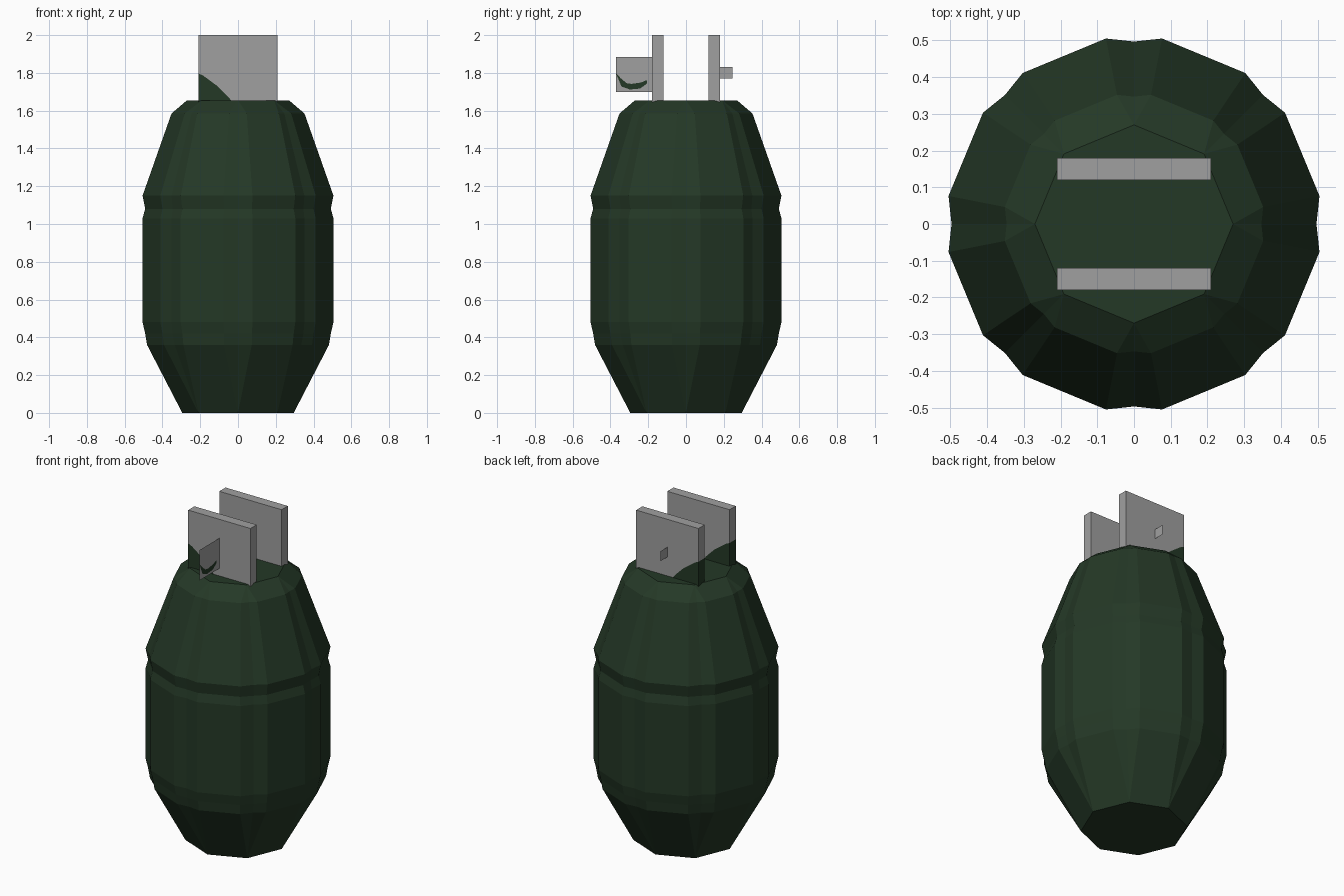
import bpy, bmesh, math
from mathutils import Vector

if "Cube" in bpy.data.objects:
    bpy.data.objects.remove(bpy.data.objects["Cube"])


def material(name, rgb):
    m = bpy.data.materials.new(name)
    m.diffuse_color = (*rgb, 1)
    m.use_nodes = True
    m.node_tree.nodes["Principled BSDF"].inputs["Base Color"].default_value = m.diffuse_color
    return m


GREEN = material("dark_green", (0.0176, 0.0395, 0.0194))
GREY = material("metal_grey", (0.35, 0.35, 0.35))


def finish(bm, name, mats):
    me = bpy.data.meshes.new(name)
    bm.to_mesh(me)
    bm.free()
    for m in mats:
        me.materials.append(m)
    ob = bpy.data.objects.new(name, me)
    bpy.context.collection.objects.link(ob)
    return ob


# Body: eight wide panels with narrow vertical grooves between them.
# Each ring: height, panel edge radius, groove radius, groove half angle
RINGS = [
    (0.00, 0.295, 0.295, 0.0),
    (0.36, 0.487, 0.474, 8.6),
    (0.42, 0.497, 0.490, 8.6),
    (0.48, 0.511, 0.497, 8.6),
    (1.03, 0.511, 0.497, 8.6),
    (1.08, 0.497, 0.490, 8.6),
    (1.15, 0.511, 0.497, 8.6),
    (1.585, 0.355, 0.347, 7.5),
    (1.655, 0.27, 0.27, 0.0),
]


def build_body():
    bm = bmesh.new()
    rings = []
    for z, r, groove, half in RINGS:
        ring = []
        for k in range(8):
            for side in (-1, 0, 1):
                a = math.radians(45 * k + side * half)
                rad = r if side else groove
                ring.append(bm.verts.new((rad * math.cos(a), rad * math.sin(a), z)))
        rings.append(ring)
    n = len(rings[0])
    for lo, hi in zip(rings, rings[1:]):
        for i in range(n):
            j = (i + 1) % n
            bm.faces.new((lo[i], lo[j], hi[j], hi[i]))
    # bottom and top caps use the plain octagon corners
    bm.faces.new(rings[0][::-1])
    bm.faces.new(rings[-1])
    bmesh.ops.remove_doubles(bm, verts=bm.verts, dist=1e-4)
    bmesh.ops.recalc_face_normals(bm, faces=bm.faces)
    finish(bm, "body", [GREEN])


def build_sheet(name, polys, place, thickness=None):
    """Flat sheet from (material index, 2D outline) pieces, optionally thickened."""
    bm = bmesh.new()
    for index, outline in polys:
        f = bm.faces.new([bm.verts.new(place(*p)) for p in outline])
        f.material_index = index
    bmesh.ops.remove_doubles(bm, verts=bm.verts, dist=1e-4)
    if thickness:
        res = bmesh.ops.extrude_face_region(bm, geom=bm.faces[:], use_keep_orig=True)
        moved = [g for g in res["geom"] if isinstance(g, bmesh.types.BMVert)]
        bmesh.ops.translate(bm, verts=moved, vec=Vector(thickness))
        bmesh.ops.recalc_face_normals(bm, faces=bm.faces)
    finish(bm, name, [GREY, GREEN])


build_body()

# Two upright plates with a painted green corner
edge = [(-0.21, 1.797), (-0.185, 1.786), (-0.106, 1.728), (-0.05, 1.672), (-0.02, 1.63)]
plate = [
    (1, [(-0.21, 1.63)] + edge[::-1]),
    (0, edge + [(0.21, 1.63), (0.21, 2.0), (-0.21, 2.0)]),
]
for name, y0 in (("front_plate", -0.18), ("back_plate", 0.12)):
    build_sheet(name, plate, lambda x, z, y0=y0: (x, y0, z), (0, 0.06, 0))

# Flat pull tab in front with a green arc
start = (-0.37, 1.797)
inner = [(-0.344, 1.77), (-0.312, 1.744), (-0.286, 1.742), (-0.238, 1.749), (-0.208, 1.762)]
outer = [(-0.342, 1.728), (-0.297, 1.712), (-0.243, 1.717), (-0.206, 1.744)]
side = (-0.18, 1.752)
tab = [
    (0, [(-0.37, 1.885), start] + inner + [side, (-0.18, 1.885)]),
    (1, [start] + outer + inner[::-1]),
    (0, [(-0.37, 1.70), (-0.18, 1.70), side, inner[-1]] + outer[::-1] + [start]),
]
build_sheet("pull_tab", tab, lambda y, z: (0, y, z))

# Small flat pin end behind
pin = [(0, [(0.18, 1.77), (0.245, 1.77), (0.245, 1.83), (0.18, 1.83)])]
build_sheet("pin_end", pin, lambda y, z: (0, y, z))
